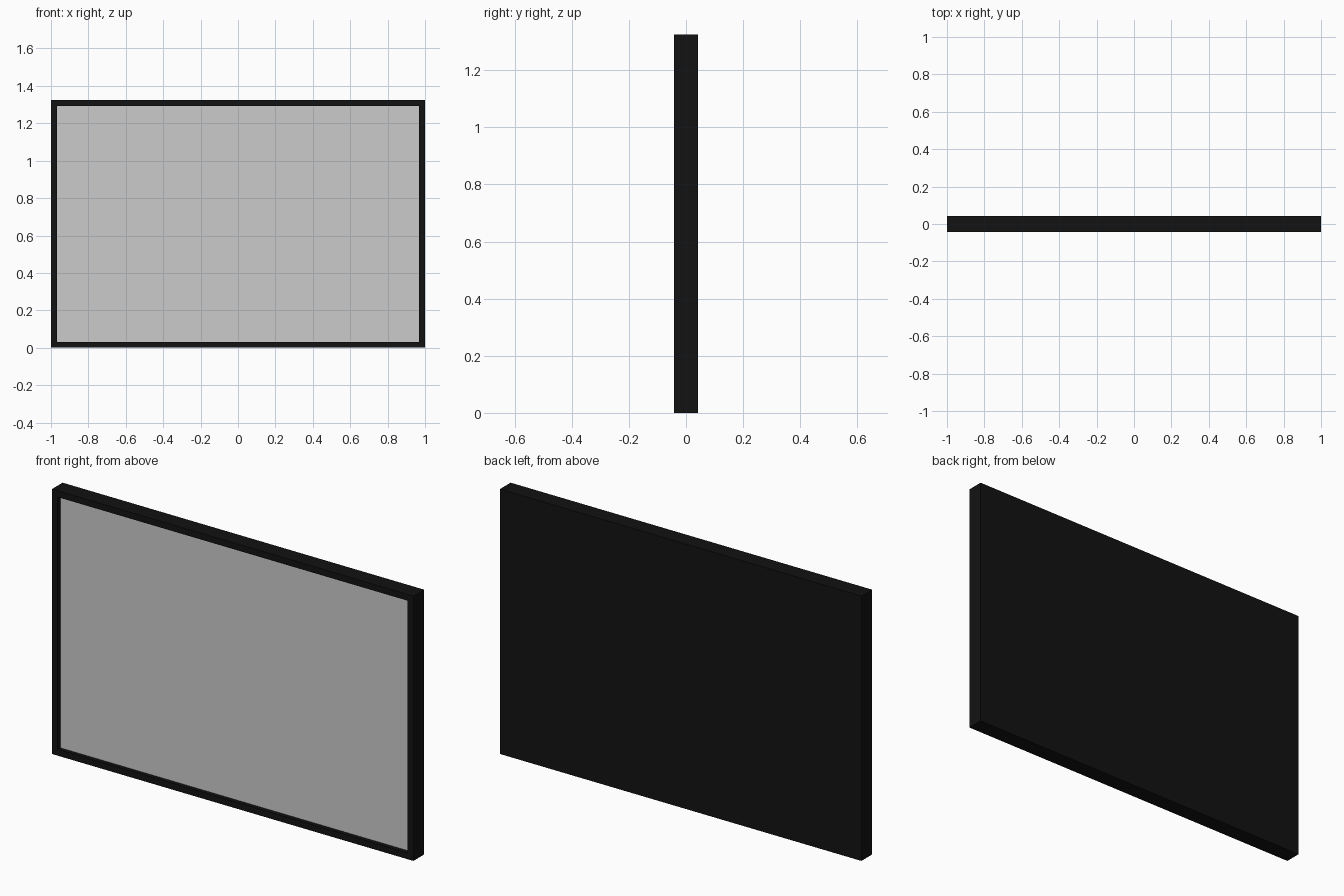
import bpy, bmesh

if "Cube" in bpy.data.objects:
    bpy.data.objects.remove(bpy.data.objects["Cube"])

W, H, D = 1.0, 1.325, 0.042      # half width, height, half depth
BORDER, RECESS = 0.045, 0.02


def add_object(name, bm, color=None):
    mesh = bpy.data.meshes.new(name)
    bm.to_mesh(mesh)
    bm.free()
    obj = bpy.data.objects.new(name, mesh)
    bpy.context.collection.objects.link(obj)
    if color:
        mat = bpy.data.materials.new(name + "_color")
        mat.diffuse_color = color
        mat.use_nodes = True
        mat.node_tree.nodes["Principled BSDF"].inputs["Base Color"].default_value = mat.diffuse_color
        mesh.materials.append(mat)
    return obj


# Casing: a box with an inset, recessed opening in the front
bm = bmesh.new()
bmesh.ops.create_cube(bm, size=1)
bmesh.ops.scale(bm, vec=(2 * W, 2 * D, H), verts=bm.verts)
bmesh.ops.translate(bm, vec=(0, 0, H / 2), verts=bm.verts)
bm.normal_update()
front = min(bm.faces, key=lambda f: f.calc_center_median().y)
bmesh.ops.inset_region(bm, faces=[front], thickness=BORDER)
floor = bmesh.ops.extrude_discrete_faces(bm, faces=[front])["faces"][0]
bmesh.ops.translate(bm, vec=(0, RECESS, 0), verts=floor.verts)
corners = [v.co.copy() for v in floor.verts]
bmesh.ops.delete(bm, geom=[floor], context='FACES_ONLY')
add_object("casing", bm, (0.006, 0.006, 0.006, 1))

# Screen: flat grey panel closing the recess
bm = bmesh.new()
bm.faces.new([bm.verts.new(c) for c in corners])
add_object("screen", bm)
